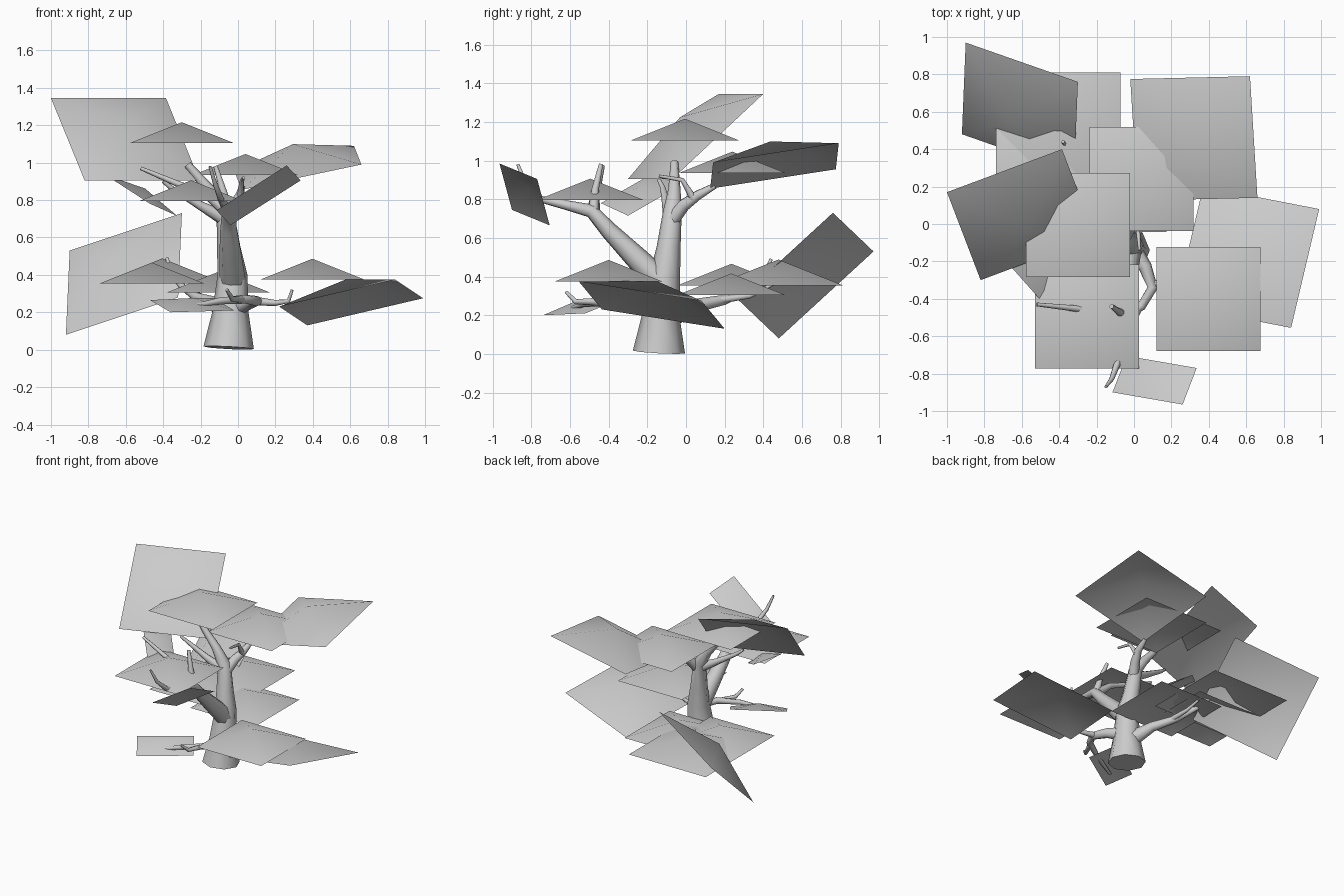
import bpy
from mathutils import Vector

cube = bpy.data.objects.get("Cube")
if cube:
    bpy.data.objects.remove(cube, do_unlink=True)

# One plain grey for the whole tree
grey = bpy.data.materials.new("plain_grey")
grey.use_nodes = True
colour = (0.6, 0.6, 0.6, 1)
grey.diffuse_color = colour
grey.node_tree.nodes["Principled BSDF"].inputs["Base Color"].default_value = colour


def add_object(name, mesh):
    obj = bpy.data.objects.new(name, mesh)
    bpy.context.collection.objects.link(obj)
    mesh.materials.clear()
    mesh.materials.append(grey)
    mesh.polygons.foreach_set("use_smooth", [True] * len(mesh.polygons))
    return obj


def leaf_card(name, a, b, d, bulge=0.2):
    """Parallelogram from corner a and its neighbours b, d, with a raised centre."""
    a, b, d = Vector(a), Vector(b), Vector(d)
    c = b + d - a
    normal = (b - a).cross(d - a).normalized()
    if normal.z < 0:
        b, d, normal = d, b, -normal
    height = bulge * min((b - a).length, (d - a).length)
    peak = (a + c) / 2 + normal * height
    mesh = bpy.data.meshes.new(name)
    mesh.from_pydata([a, b, c, d, peak], [],
                     [(i, (i + 1) % 4, 4) for i in range(4)])
    add_object(name, mesh)


def flat_card(name, x, y, z, size=0.556):
    h = size / 2
    leaf_card(name, (x - h, y - h, z), (x + h, y - h, z), (x - h, y + h, z))


def branch(name, points):
    """Tapered tube through (x, y, z, radius) points."""
    curve = bpy.data.curves.new(name, "CURVE")
    curve.dimensions = "3D"
    curve.bevel_depth = 1
    curve.bevel_resolution = 2
    curve.use_fill_caps = True
    spline = curve.splines.new("POLY")
    spline.points.add(len(points) - 1)
    for point, (x, y, z, r) in zip(spline.points, points):
        point.co = (x, y, z, 1)
        point.radius = r
    helper = bpy.data.objects.new(name + "_path", curve)
    bpy.context.collection.objects.link(helper)
    bpy.context.view_layer.update()
    graph = bpy.context.evaluated_depsgraph_get()
    mesh = bpy.data.meshes.new_from_object(helper.evaluated_get(graph))
    bpy.data.objects.remove(helper, do_unlink=True)
    add_object(name, mesh)


# Trunk and its upper forks
branch("trunk", [(-.05, -.14, .01, .135), (-.04, -.13, .2, .097),
                 (-.03, -.11, .4, .08), (-.05, -.09, .55, .062),
                 (-.07, -.07, .74, .048), (-.15, -.06, .85, .032),
                 (-.27, -.06, .99, .02)])
branch("front_fork", [(-.03, -.14, .38, .07), (-.04, -.26, .5, .06),
                      (-.05, -.4, .64, .045), (-.05, -.49, .74, .036),
                      (-.07, -.62, .77, .025), (-.09, -.75, .8, .018),
                      (-.12, -.83, .88, .013), (-.15, -.87, .98, .008)])
branch("front_fork_twig", [(-.05, -.48, .73, .036), (-.17, -.47, .83, .022),
                           (-.33, -.45, .89, .016), (-.52, -.43, .97, .01)])
branch("front_fork_upright_twig", [(-.05, -.48, .73, .03), (-.08, -.47, .85, .02),
                                   (-.12, -.44, .98, .012)])
branch("back_fork", [(-.06, -.08, .68, .04), (-.02, -.01, .77, .034),
                     (.01, .06, .82, .026), (.02, .15, .87, .016)])
branch("back_fork_twig", [(.01, .04, .8, .02), (.02, -.02, .9, .012),
                          (.03, -.14, .92, .008)])
branch("side_fork", [(-.07, -.08, .7, .04), (-.2, -.1, .77, .024),
                     (-.35, -.12, .86, .014), (-.4, -.14, .9, .01)])

# Lower branches
branch("lower_front_branch", [(0, -.15, .23, .05), (.06, -.23, .25, .036),
                              (.1, -.34, .26, .028), (.04, -.44, .27, .024),
                              (-.1, -.53, .26, .018), (-.3, -.62, .22, .01)])
branch("lower_front_twig", [(.02, -.46, .27, .02), (-.03, -.57, .27, .014),
                            (-.06, -.62, .32, .009)])
branch("lower_left_twig", [(.09, -.32, .26, .024), (.2, -.33, .25, .016),
                           (.27, -.35, .26, .012), (.29, -.36, .32, .008)])
branch("lower_back_branch", [(-.05, -.1, .18, .06), (-.13, .05, .25, .036),
                             (-.22, .2, .28, .026), (-.3, .33, .34, .018),
                             (-.36, .41, .41, .014), (-.38, .44, .49, .009)])
branch("lower_back_twig", [(-.2, .18, .28, .02), (-.22, .33, .3, .013),
                           (-.25, .45, .36, .008)])

# Level leaf cards: centre x, y and base height
level_cards = [("crown", -.3, -.005, 1.105), ("upper_back", .04, .24, .935),
               ("upper_front", -.25, -.495, .795), ("lower_front", .398, -.4, .375),
               ("lower_right", -.46, .235, .355), ("lower_middle", -.105, .235, .305)]
for name, x, y, z in level_cards:
    flat_card(name + "_leaves", x, y, z)
flat_card("lower_back_leaves", -.405, .478, .355, .665)

# Large tilted leaf cards
leaf_card("steep_back_leaves", (-.9, .97, .53), (-.3, .76, .73), (-.92, .48, .08))
leaf_card("lower_left_leaves", (.99, .08, .275), (.84, -.555, .375), (.37, .2, .13))
leaf_card("upper_left_leaves", (.62, .79, 1.09), (-.02, .775, .955), (.66, .14, .99))
leaf_card("tall_right_leaves", (-1, .17, 1.345), (-.385, .4, 1.345), (-.82, -.3, .905))

# Narrow leaf cards at the branch ends
leaf_card("front_tip_leaves", (.26, -.965, .985), (.335, -.77, .905), (-.115, -.9, .745))
leaf_card("right_tip_leaves", (-.47, -.44, .78), (-.325, -.3, .715), (-.71, -.17, .935))
leaf_card("low_tip_leaves", (-.36, -.74, .2), (-.47, -.58, .265), (-.02, -.52, .21))
